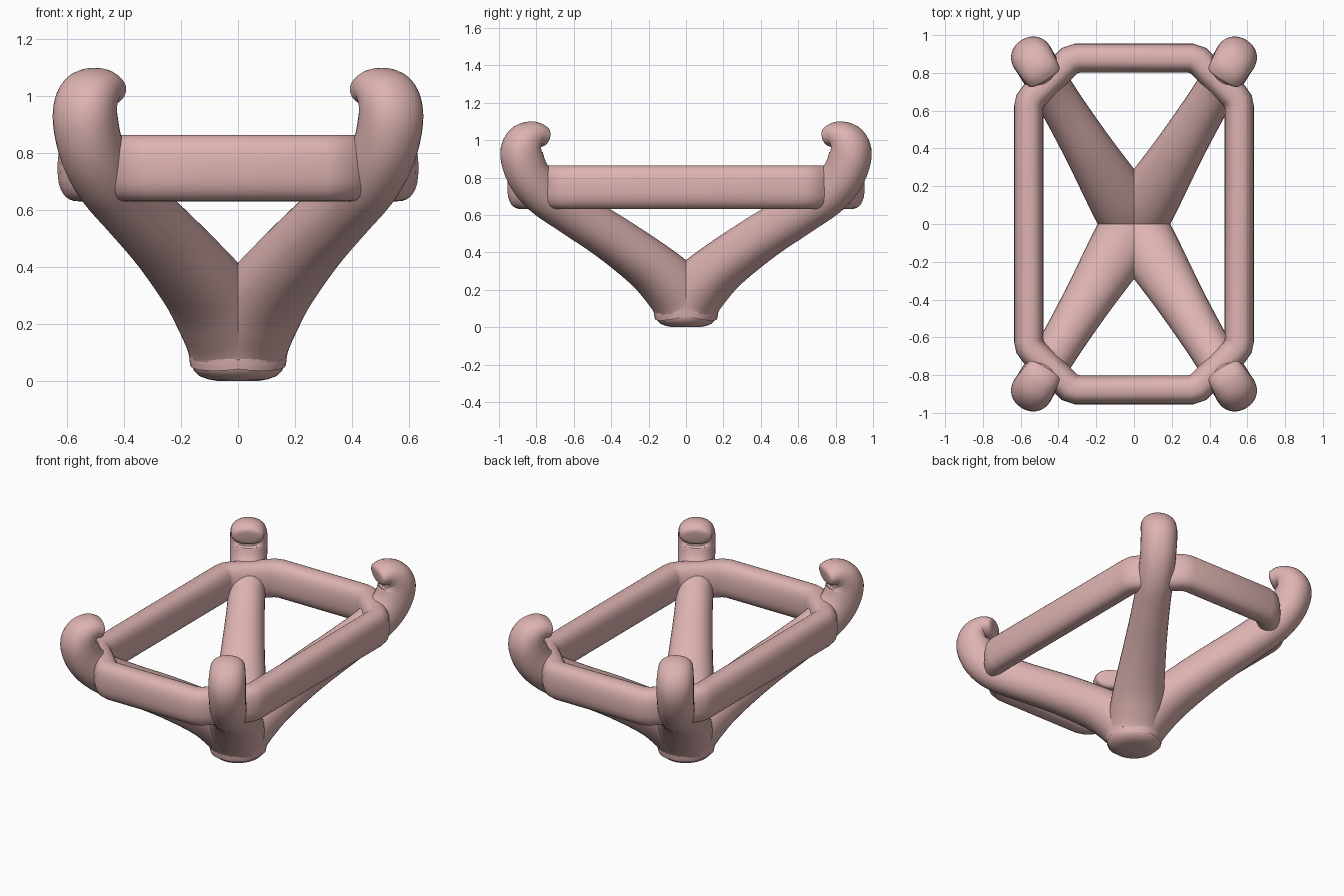
import bpy, bmesh, math
from mathutils import Vector

if "Cube" in bpy.data.objects:
    bpy.data.objects.remove(bpy.data.objects["Cube"])

mat = bpy.data.materials.new("dusty_pink")
mat.diffuse_color = (0.72, 0.45, 0.44, 1)
mat.use_nodes = True
mat.node_tree.nodes["Principled BSDF"].inputs["Base Color"].default_value = mat.diffuse_color
SIDES = 32


def profile(a, b, n):
    """Superellipse outline as (u, v) pairs."""
    out = []
    for i in range(SIDES):
        t = 2 * math.pi * i / SIDES
        c, s = math.cos(t), math.sin(t)
        out.append((a * math.copysign(abs(c) ** (2 / n), c),
                    b * math.copysign(abs(s) ** (2 / n), s)))
    return out


def loft(name, rings, closed=False):
    """Skin a list of point rings into a smooth object."""
    bm = bmesh.new()
    vr = [[bm.verts.new(p) for p in r] for r in rings]
    m = len(vr)
    for k in range(m if closed else m - 1):
        r0, r1 = vr[k], vr[(k + 1) % m]
        for i in range(SIDES):
            j = (i + 1) % SIDES
            bm.faces.new((r0[i], r0[j], r1[j], r1[i]))
    if not closed:
        bm.faces.new(vr[0])
        bm.faces.new(vr[-1])
    bmesh.ops.recalc_face_normals(bm, faces=bm.faces)
    me = bpy.data.meshes.new(name)
    bm.to_mesh(me)
    bm.free()
    me.materials.append(mat)
    ob = bpy.data.objects.new(name, me)
    bpy.context.collection.objects.link(ob)
    bpy.ops.object.select_all(action='DESELECT')
    ob.select_set(True)
    bpy.context.view_layer.objects.active = ob
    bpy.ops.object.shade_smooth_by_angle(angle=math.radians(40))
    return ob


def catmull(keys, steps):
    """Smooth interpolation through tuples of numbers."""
    P = [Vector(k) for k in keys]
    P = [2 * P[0] - P[1]] + P + [2 * P[-1] - P[-2]]
    out = []
    for i in range(1, len(P) - 2):
        p0, p1, p2, p3 = P[i - 1:i + 3]
        for s in range(steps):
            t = s / steps
            out.append(0.5 * (2 * p1 + (p2 - p0) * t
                              + (2 * p0 - 5 * p1 + 4 * p2 - p3) * t * t
                              + (3 * p1 - p0 - 3 * p2 + p3) * t ** 3))
    return out + [P[-2]]


# Legs: outward distance, height, in-plane radius, sideways radius
leg_keys = [(0.0, 0.07, 0.165, 0.165), (0.03, 0.15, 0.16, 0.165),
            (0.115, 0.24, 0.15, 0.163), (0.245, 0.34, 0.135, 0.152),
            (0.47, 0.48, 0.125, 0.13), (0.70, 0.605, 0.12, 0.115),
            (0.88, 0.71, 0.12, 0.11), (0.985, 0.81, 0.115, 0.11),
            (1.03, 0.92, 0.112, 0.112), (1.015, 0.99, 0.098, 0.11),
            (0.965, 1.027, 0.075, 0.104), (0.915, 1.022, 0.06, 0.097)]


def make_leg(name, sx, sy):
    path = catmull(leg_keys, 6)
    rings = []
    for i, k in enumerate(path):
        tg = path[min(i + 1, len(path) - 1)] - path[max(i - 1, 0)]
        if i == 0:
            tg = Vector((0, 1, 0, 0))
        T = Vector((tg[0], tg[1])).normalized()
        extra = [(0, 1)]
        if i == len(path) - 1:   # rounded tip
            extra += [(0.02 * math.sin(q), 0.5 + 0.5 * math.cos(q))
                      for q in (0.4, 0.8, 1.2, 1.45)]
        for adv, sc in extra:
            ring = []
            for u, v in profile(k[2] * sc, k[3] * sc, 2.15):
                d = k[0] + T.x * adv - T.y * u
                z = k[1] + T.y * adv + T.x * u
                ring.append((sx * (0.521 * d - 0.853 * v),
                             sy * (0.853 * d + 0.521 * v), z))
            rings.append(ring)
    return loft(name, rings)


for sx, sn in ((-1, "left"), (1, "right")):
    for sy, fn in ((-1, "front"), (1, "back")):
        make_leg(f"{fn}_{sn}_leg", sx, sy)

# Foot: shallow rounded disc under the legs
foot = [(0.07, 0.0), (0.105, 0.006), (0.135, 0.017), (0.155, 0.036),
        (0.164, 0.058), (0.165, 0.08)]
loft("foot", [[(u, v, z) for u, v in profile(r, r, 2)] for r, z in foot])

# Rail frame: rounded band swept round a chamfered rectangle
corner = [(0.557, 0.62), (0.551, 0.65), (0.53, 0.68),
          (0.37, 0.835), (0.34, 0.865), (0.30, 0.878)]
loop = []
for sx, sy in ((1, 1), (-1, 1), (-1, -1), (1, -1)):
    pts = [Vector((sx * x, sy * y)) for x, y in corner]
    loop += pts if sx * sy > 0 else pts[::-1]
rings = []
for i, p in enumerate(loop):
    e0 = (p - loop[i - 1]).normalized()
    e1 = (loop[(i + 1) % len(loop)] - p).normalized()
    t = (e0 + e1).normalized()
    n = Vector((t.y, -t.x)) / t.dot(e1)
    rings.append([(p.x + n.x * u, p.y + n.y * u, 0.748 + v)
                  for u, v in profile(0.077, 0.117, 2.5)])
loft("rail_frame", rings, closed=True)
